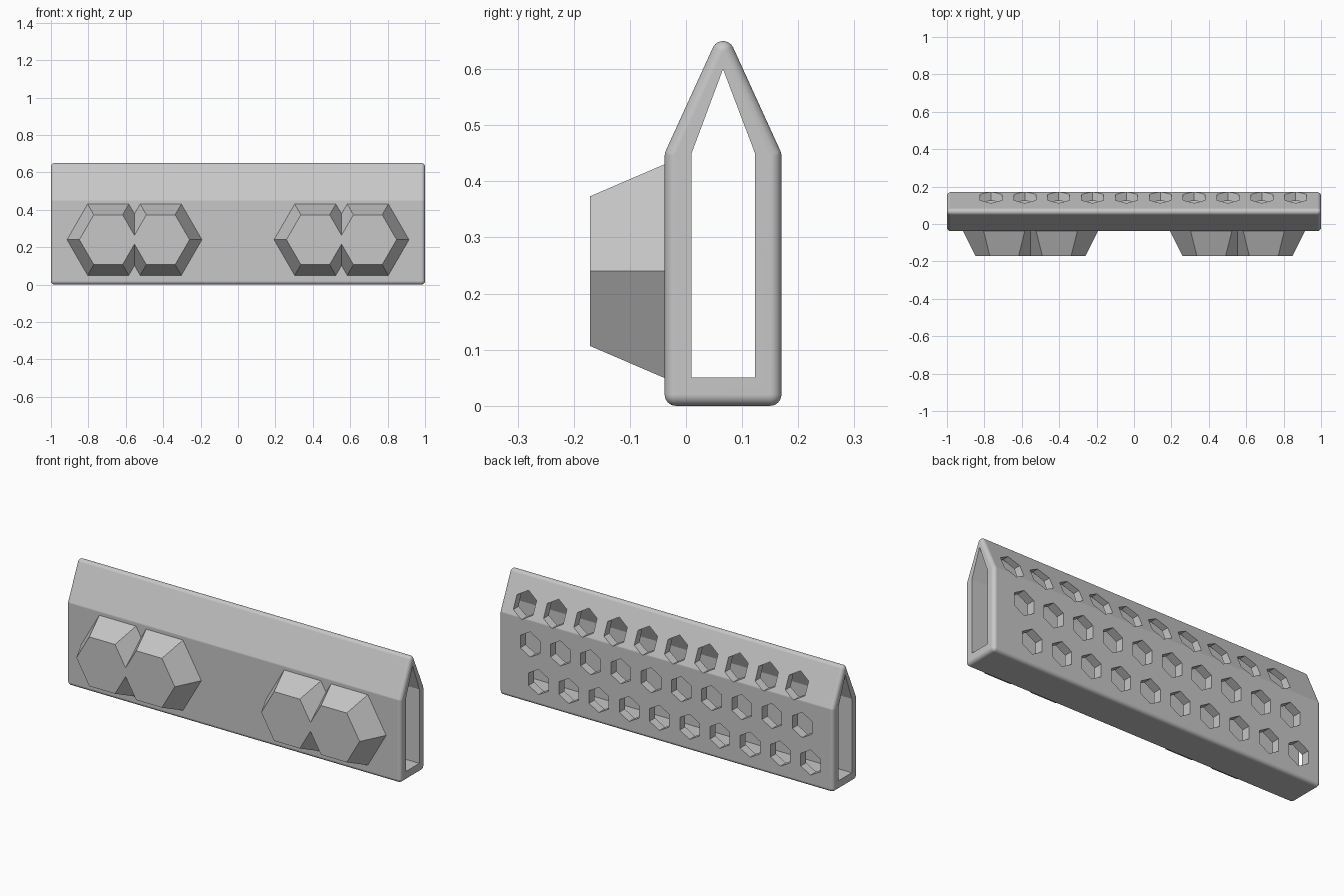
import bpy
import bmesh
from math import sin, cos, pi, radians

if "Cube" in bpy.data.objects:
    bpy.data.objects.remove(bpy.data.objects["Cube"], do_unlink=True)

MID = 0.066       # y of the ridge
HALF = 0.104      # half depth of the body
FILLET = 0.02     # rounding of the outer edges
FRONT = MID - HALF

grey = bpy.data.materials.new("light_grey")
grey.use_nodes = True
COLOUR = (0.57, 0.57, 0.57, 1)
grey.diffuse_color = COLOUR
grey.node_tree.nodes["Principled BSDF"].inputs["Base Color"].default_value = COLOUR


def make_object(name, bm):
    bmesh.ops.recalc_face_normals(bm, faces=bm.faces[:])
    mesh = bpy.data.meshes.new(name)
    bm.to_mesh(mesh)
    bm.free()
    mesh.materials.append(grey)
    obj = bpy.data.objects.new(name, mesh)
    bpy.context.collection.objects.link(obj)
    return obj


def loft(bm, ring_a, ring_b):
    """Closed solid between two matching rings of points."""
    a = [bm.verts.new(p) for p in ring_a]
    b = [bm.verts.new(p) for p in ring_b]
    n = len(a)
    bm.faces.new(a)
    bm.faces.new(b[::-1])
    for i in range(n):
        j = (i + 1) % n
        bm.faces.new((a[i], b[i], b[j], a[j]))


def hexagon(x, y, z, r, turn=0.0):
    return [(x + r * cos(turn + i * pi / 3), y, z + r * sin(turn + i * pi / 3))
            for i in range(6)]


def apply_boolean(obj, cutter, operation):
    mod = obj.modifiers.new("boolean", 'BOOLEAN')
    mod.operation = operation
    mod.solver = 'EXACT'
    mod.object = cutter
    deps = bpy.context.evaluated_depsgraph_get()
    mesh = bpy.data.meshes.new_from_object(obj.evaluated_get(deps))
    obj.modifiers.clear()
    obj.data = mesh
    bpy.data.objects.remove(cutter, do_unlink=True)


# Body: hull of small spheres at the corners of a house-shaped bar
bm = bmesh.new()
side = HALF - FILLET
corners = [(-side, FILLET), (side, FILLET), (side, 0.446), (0, 0.65 - FILLET), (-side, 0.446)]
STEPS = 16
for x in (FILLET - 1, 1 - FILLET):
    for dy, z in corners:
        for i in range(STEPS + 1):
            lat = pi * i / STEPS
            for j in range(2 * STEPS if 0 < i < STEPS else 1):
                lon = pi * j / STEPS
                bm.verts.new((x + FILLET * sin(lat) * cos(lon),
                              MID + dy + FILLET * sin(lat) * sin(lon),
                              z + FILLET * cos(lat)))
hull = bmesh.ops.convex_hull(bm, input=bm.verts[:])
loose = [v for v in bm.verts if not v.link_faces]
bmesh.ops.delete(bm, geom=loose, context='VERTS')
bmesh.ops.dissolve_limit(bm, angle_limit=radians(0.5), verts=bm.verts[:], edges=bm.edges[:])
body = make_object("body", bm)

# Hollow through the full length, with sharp edges
bm = bmesh.new()
inner = [(0.01, 0.05), (0.123, 0.05), (0.123, 0.45), (MID, 0.6), (0.01, 0.45)]
loft(bm, [(-1.1, y, z) for y, z in inner], [(1.1, y, z) for y, z in inner])
apply_boolean(body, make_object("hollow_cutter", bm), 'DIFFERENCE')

# Three staggered rows of hexagonal holes through the back wall only
bm = bmesh.new()
for shift, z in ((0.05, 0.51), (0, 0.32), (-0.05, 0.13)):
    for i in range(10):
        x = shift + (i - 4.5) * 0.181
        loft(bm, hexagon(x, 0.07, z, 0.068, pi / 6), hexagon(x, 0.3, z, 0.068, pi / 6))
apply_boolean(body, make_object("hole_cutter", bm), 'DIFFERENCE')

# Smooth fillets, crisp everything else
bpy.ops.object.select_all(action='DESELECT')
body.select_set(True)
bpy.context.view_layer.objects.active = body
bpy.ops.object.shade_smooth_by_angle(angle=radians(15))
weighted = body.modifiers.new("weighted_normals", 'WEIGHTED_NORMAL')
weighted.keep_sharp = True


# Front mounts: pairs of overlapping tapered hexagonal knobs
def knob(name, x):
    bm = bmesh.new()
    loft(bm, hexagon(x, FRONT + 0.008, 0.24, 0.224), hexagon(x, -0.171, 0.24, 0.154))
    return make_object(name, bm)


for name, s in (("right", -1), ("left", 1)):
    pair = knob(name + "_knob_pair", s * 0.694)
    apply_boolean(pair, knob("knob_partner", s * 0.413), 'UNION')
